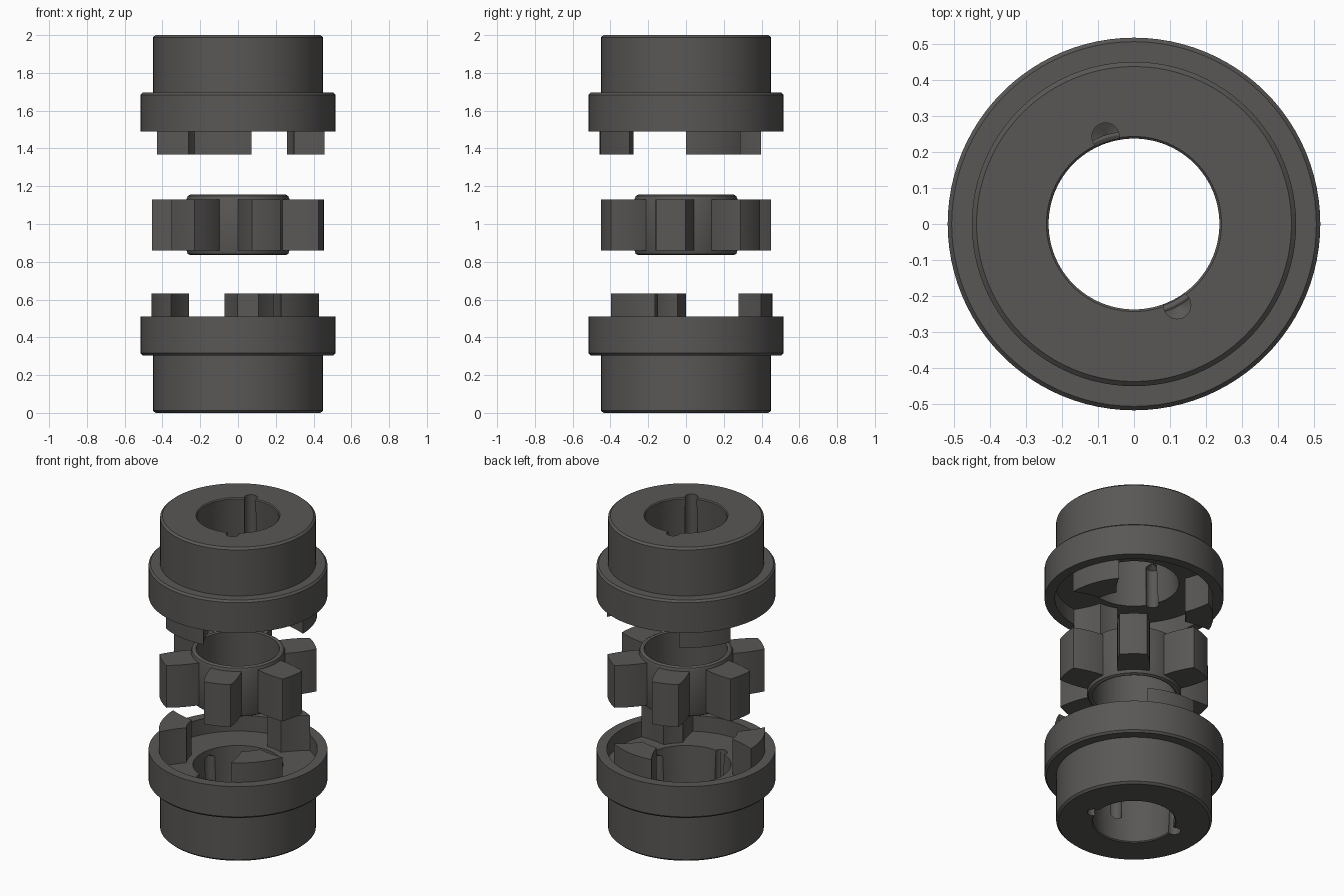
import bpy, bmesh, math
from mathutils import Vector

cube = bpy.data.objects.get("Cube")
if cube:
    bpy.data.objects.remove(cube, do_unlink=True)

SEG = 96
steel = bpy.data.materials.new("dark_grey_steel")
colour = (0.1, 0.096, 0.092, 1)
steel.diffuse_color = colour
steel.use_nodes = True
steel.node_tree.nodes["Principled BSDF"].inputs["Base Color"].default_value = colour


def finish(bm, name, flip=False):
    """Turn a bmesh into an object; flip mirrors it about the mid height."""
    if flip:
        for v in bm.verts:
            v.co.z = 2 - v.co.z
    bmesh.ops.recalc_face_normals(bm, faces=bm.faces)
    mesh = bpy.data.meshes.new(name)
    bm.to_mesh(mesh)
    bm.free()
    mesh.materials.append(steel)
    ob = bpy.data.objects.new(name, mesh)
    bpy.context.collection.objects.link(ob)
    return ob


def smooth(ob):
    bpy.ops.object.select_all(action="DESELECT")
    ob.select_set(True)
    bpy.context.view_layer.objects.active = ob
    bpy.ops.object.shade_smooth_by_angle(angle=math.radians(25))


def lathe(bm, profile, segments=SEG, centre=(0, 0)):
    """Revolve a closed (radius, z) profile around a vertical axis."""
    rings = []
    for i in range(segments):
        a = 2 * math.pi * i / segments
        rings.append([bm.verts.new((centre[0] + r * math.cos(a),
                                    centre[1] + r * math.sin(a), z)) for r, z in profile])
    n = len(profile)
    for i in range(segments):
        p, q = rings[i], rings[(i + 1) % segments]
        for j in range(n):
            k = (j + 1) % n
            bm.faces.new((p[j], q[j], q[k], p[k]))


def prism(bm, outline, z0, z1):
    bottom = [bm.verts.new((p.x, p.y, z0)) for p in outline]
    top = [bm.verts.new((p.x, p.y, z1)) for p in outline]
    n = len(outline)
    bm.faces.new(bottom[::-1])
    bm.faces.new(top)
    for i in range(n):
        j = (i + 1) % n
        bm.faces.new((bottom[i], bottom[j], top[j], top[i]))


def polar(r, a):
    return Vector((r * math.cos(a), r * math.sin(a)))


def arc(r, a0, a1, n=12):
    return [polar(r, a0 + (a1 - a0) * i / n) for i in range(n + 1)]


def half_width(r, root, tip, bulge):
    """Half width of a spider leg at radius r, bulging between root and tip."""
    t = (r - 0.26) / 0.2
    return root + (tip - root) * t + bulge * 4 * t * (1 - t)


def flank(r0, r1, clearance, n=8):
    """Radius and angle off the leg axis along one leg side."""
    out = []
    for i in range(n + 1):
        r = r0 + (r1 - r0) * i / n
        out.append((r, math.asin((half_width(r, 0.09, 0.078, 0.01) + clearance) / r)))
    return out


LEG_ANGLE = -10.5
WALL = 0.458      # cavity wall and jaw outer radius
FLOOR = 0.41      # cavity floor height


def jaw_outline(angle):
    a = math.radians(angle)
    right = [(r, a - math.radians(30) + o) for r, o in flank(0.30, WALL, 0.004)]
    left = [(r, a + math.radians(30) - o) for r, o in flank(0.30, WALL, 0.004)]
    return ([polar(*p) for p in right] + arc(WALL, right[-1][1], left[-1][1])[1:-1]
            + [polar(*p) for p in left[::-1]] + arc(0.30, left[0][1], right[0][1])[1:-1])


def make_hub(prefix, flip, first_jaw, outer_holes, inner_hole):
    # Stepped hub body with tapered bore and open cavity
    bm = bmesh.new()
    lathe(bm, [(0.243, 0), (0.437, 0), (0.45, 0.012), (0.45, 0.305), (0.506, 0.305),
               (0.517, 0.317), (0.517, 0.51), (WALL, 0.51), (WALL, FLOOR),
               (0.26, FLOOR), (0.237, 0.006)])
    hub = finish(bm, prefix + "_hub", flip)

    # Blind drilled holes with conical ends, cut half into the bore wall
    bm = bmesh.new()
    holes = [(a, 0.255, -0.05, 0.36, 0.38) for a in outer_holes]
    holes.append((inner_hole, 0.262, FLOOR + 0.05, 0.165, 0.14))
    for a, dist, z0, z1, tip in holes:
        c = polar(dist, math.radians(a))
        lathe(bm, [(0.0005, z0), (0.038, z0), (0.038, z1), (0.0005, tip)], 32, c)
    cutter = finish(bm, prefix + "_hole_cutter", flip)
    cutter.hide_render = True
    mod = hub.modifiers.new("holes", "BOOLEAN")
    mod.operation = "DIFFERENCE"
    mod.solver = "EXACT"
    mod.object = cutter
    bpy.context.view_layer.objects.active = hub
    bpy.ops.object.modifier_apply(modifier=mod.name)
    bpy.data.objects.remove(cutter, do_unlink=True)
    smooth(hub)

    # Three driving jaws
    for i in range(3):
        bm = bmesh.new()
        prism(bm, jaw_outline(first_jaw + 120 * i), FLOOR - 0.01, 0.633)
        jaw = finish(bm, f"{prefix}_jaw_{i + 1}", flip)
        smooth(jaw)


make_hub("lower", False, LEG_ANGLE + 90, (165, 345), 255)
make_hub("upper", True, LEG_ANGLE + 30, (108, 298), 206)

# Spider ring between the hubs
bm = bmesh.new()
lathe(bm, [(0.24, 0.84), (0.25, 0.835), (0.253, 0.835), (0.266, 0.842), (0.272, 0.858),
           (0.272, 1.132), (0.266, 1.148), (0.253, 1.155), (0.25, 1.155), (0.24, 1.15)])
smooth(finish(bm, "spider_ring"))

# Six spider legs with bulging sides
side = flank(0.262, 0.455, 0)
for i in range(6):
    a = math.radians(LEG_ANGLE + 60 * i)
    edge = side[-1][1]
    outline = ([polar(r, a - o) for r, o in side] + arc(0.455, a - edge, a + edge)[1:-1]
               + [polar(r, a + o) for r, o in side[::-1]])
    bm = bmesh.new()
    prism(bm, outline, 0.86, 1.13)
    smooth(finish(bm, f"spider_leg_{i + 1}"))
